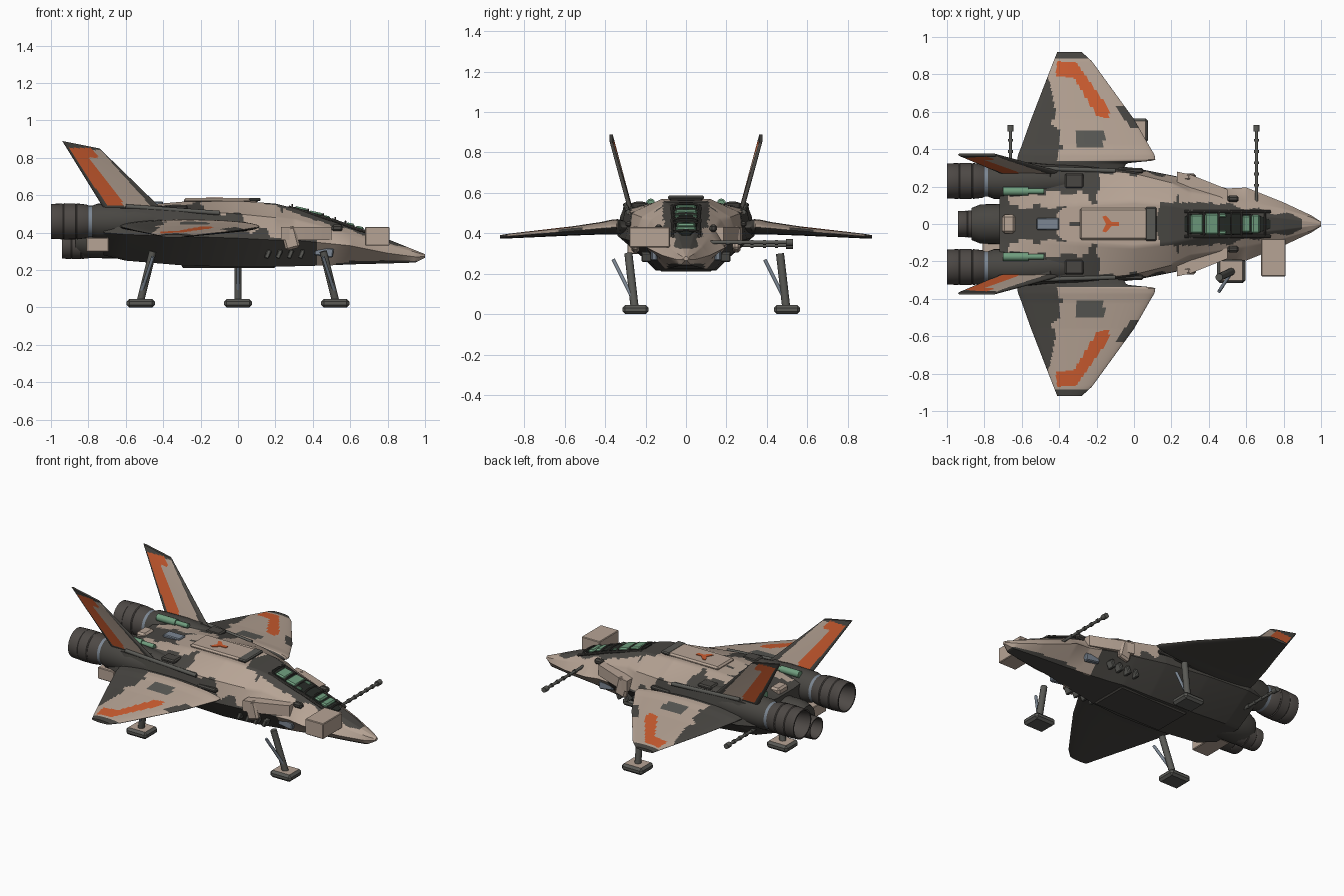
import bpy, bmesh, math
from mathutils import Vector, Matrix

if "Cube" in bpy.data.objects:
    bpy.data.objects.remove(bpy.data.objects["Cube"])

MATS = []
def material(name, *rgb):
    m = bpy.data.materials.new(name)
    m.use_nodes = True
    m.diffuse_color = (*rgb, 1)
    m.node_tree.nodes["Principled BSDF"].inputs["Base Color"].default_value = (*rgb, 1)
    MATS.append(m)
    return len(MATS) - 1

TAN = material("tan_paint", .47, .37, .30)
DARK = material("charcoal_paint", .066, .062, .055)
ORANGE = material("orange_paint", .62, .11, .03)
GREEN = material("green_metal", .16, .34, .21)
BLACK = material("black_cockpit", .02, .024, .02)
STEEL = material("blue_steel", .20, .24, .29)
ENGINE = material("engine_metal", .075, .066, .06)
GREY = material("gear_grey", .10, .10, .09)

def finish(name, bm, rule, angle=35):
    """Turn a bmesh into an object; rule is a colour or a function of centre and normal."""
    bmesh.ops.recalc_face_normals(bm, faces=bm.faces)
    for f in bm.faces:
        f.material_index = rule(f.calc_center_median(), f.normal) if callable(rule) else rule
    me = bpy.data.meshes.new(name)
    bm.to_mesh(me)
    bm.free()
    for m in MATS:
        me.materials.append(m)
    ob = bpy.data.objects.new(name, me)
    bpy.context.collection.objects.link(ob)
    bpy.ops.object.select_all(action='DESELECT')
    ob.select_set(True)
    bpy.context.view_layer.objects.active = ob
    bpy.ops.object.shade_smooth_by_angle(angle=math.radians(angle))

def loft(name, rings, rule):
    bm = bmesh.new()
    rows = [[bm.verts.new(p) for p in ring] for ring in rings]
    for a, b in zip(rows, rows[1:]):
        for k in range(len(a)):
            bm.faces.new((a[k - 1], a[k], b[k], b[k - 1]))
    bm.faces.new(rows[0])
    bm.faces.new(rows[-1])
    finish(name, bm, rule)

def box(name, center, size, rule, bevel=.008, tilt=0):
    bm = bmesh.new()
    mat = Matrix.Translation(center) @ Matrix.Rotation(tilt, 4, 'Y') @ Matrix.Diagonal((*size, 1))
    bmesh.ops.create_cube(bm, size=1, matrix=mat)
    bmesh.ops.bevel(bm, geom=bm.edges[:], offset=bevel, segments=1, affect='EDGES')
    finish(name, bm, rule)

def lathe(name, start, end, profile, rule, n=28):
    """Rings of (distance, radius) along the line from start to end."""
    start, d = Vector(start), (Vector(end) - Vector(start)).normalized()
    q = d.to_track_quat('Z', 'Y')
    rings = [[start + q @ Vector((r * math.cos(k * math.tau / n), r * math.sin(k * math.tau / n), t))
              for k in range(n)] for t, r in profile]
    loft(name, rings, rule)

def rod(name, a, b, r, rule, n=12):
    lathe(name, a, b, [(0, r), ((Vector(b) - Vector(a)).length, r)], rule, n)

def prism(name, outline, z0, z1, rule):
    loft(name, [[(x, y, z) for x, y in outline] for z in (z0, z1)], rule)

def sample(table, x):
    """Linear lookup in rows sorted by their first value."""
    if x <= table[0][0]:
        return table[0][1:]
    for a, b in zip(table, table[1:]):
        if x <= b[0]:
            t = (x - a[0]) / (b[0] - a[0])
            return [p + (q - p) * t for p, q in zip(a[1:], b[1:])]
    return table[-1][1:]

def inside(poly, x, y):
    hit = False
    for (ax, ay), (bx, by) in zip(poly, poly[1:] + poly[:1]):
        if (ay > y) != (by > y) and x < ax + (bx - ax) * (y - ay) / (by - ay):
            hit = not hit
    return hit

# Hull: x, then half width and height of belly, chine, shoulder and spine
HULL = [(-.72, .10, .28, .31, .40, .28, .52, .08, .50),
        (-.6, .14, .25, .34, .39, .31, .53, .08, .54),
        (-.3, .15, .225, .33, .38, .30, .52, .10, .565),
        (0, .15, .215, .30, .37, .27, .50, .12, .57),
        (.2, .14, .22, .26, .36, .22, .48, .10, .555),
        (.3, .12, .22, .24, .36, .17, .47, .08, .53),
        (.5, .09, .225, .19, .34, .14, .42, .05, .47),
        (.6, .07, .23, .195, .33, .12, .39, .05, .435),
        (.8, .05, .235, .115, .29, .08, .335, .03, .365),
        (.95, .03, .24, .045, .27, .035, .295, .01, .305),
        (1, .004, .265, .012, .272, .01, .28, .004, .285)]

def hull_ring(x, n=10):
    s = sample(HULL, x)
    key = [(0, s[1]), *zip(s[::2], s[1::2]), (0, s[7])]
    half = [(a[0] + (b[0] - a[0]) * k / n, a[1] + (b[1] - a[1]) * k / n)
            for a, b in zip(key, key[1:]) for k in range(n)] + [key[-1]]
    return [(x, y, z) for y, z in half] + [(x, -y, z) for y, z in half[-2:0:-1]]

def hull_top(x, y):
    s = sample(HULL, x)
    return sample([(0, s[7]), (s[6], s[7]), (s[4], s[5]), (s[2], s[3])], abs(y))[0]

TAN_PATCHES = [[(-.40, 0), (-.40, .07), (-.3, .11), (-.19, .11), (-.19, .27), (.0, .27), (.24, .26),
                (.24, .10), (.15, .10), (.1, 0)],
               [(-.68, .09), (-.68, .15), (-.5, .17), (-.25, .16), (-.25, .09)]]

def hull_paint(c, n):
    x, y, z = c.x, abs(c.y), c.z
    if x > .96:
        return TAN
    if x > .42:
        if z < .25 and y < .09:
            return DARK
        width = .115 - .075 * (x - .42) / .46 + .01 * math.sin(40 * x)
        return DARK if n.z > .3 and y < width and x < .9 else TAN
    if z < .37 or (x > .14 and y < .115):
        return DARK
    wobble = .012 * math.sin(45 * x + 30 * y)
    return TAN if x > .24 or any(inside(p, x + wobble, y + wobble) for p in TAN_PATCHES) else DARK

loft("hull", [hull_ring(-.72 + 1.72 * k / 220) for k in range(221)], hull_paint)

# Spine panels and the mark behind the cockpit
box("spine_panel", (-.09, 0, .572), (.40, .17, .025), lambda c, n: DARK if c.x > .1 else TAN, .01)
box("spine_end_panel", (.09, 0, .577), (.06, .18, .018), GREY, .006)
for s in (1, -1):
    prism("spine_mark", [(-.17, s * .04), (-.15, s * .045), (-.12, s * .012), (-.08, s * .012),
                         (-.08, 0), (-.15, 0)], .584, .588, ORANGE)
box("rear_spine_plate", (-.46, 0, .555), (.12, .065, .02), STEEL, .005)
box("rear_spine_block", (-.67, 0, .50), (.07, .10, .08), TAN, .012)

# Cockpit: dark well, seats and frame
top = lambda x: hull_top(x, 0)
wells = [.27, .3, .5, .66, .73]
loft("cockpit_well", [[(x, w * y, top(x) + h) for y, h in ((-1, -.04), (-.8, .006), (.8, .006), (1, -.04))]
     for x, w in zip(wells, (.045, .065, .07, .06, .025))], BLACK)
for x, length, width in ((.335, .07, .10), (.415, .075, .11), (.60, .045, .09), (.65, .045, .10)):
    box("seat", (x, 0, top(x) + .004), (length, width, .024), GREEN, .008, .22)
for s in (1, -1):
    box("seat_side", (.47, s * .045, top(.47)), (.04, .02, .024), GREEN, .004, .22)
    for a, b in zip(wells, wells[1:]):
        rod("canopy_rail", (a, s * .068, top(a)), (b, s * .066, top(b) - .003), .008, DARK, 8)
for x in (.29, .375, .455, .52, .575, .7):
    arch = [(x, .068 * math.cos(k * math.pi / 6), top(x) + .016 * math.sin(k * math.pi / 6)) for k in range(7)]
    for a, b in zip(arch, arch[1:]):
        rod("canopy_hoop", a, b, .005, DARK, 8)

# Wings: y, then leading edge, trailing edge, height and half thickness
WING = [(.29, -.06, -.64, .43, .03), (.325, -.04, -.63, .432, .036), (.34, .115, -.625, .432, .038),
        (.37, .11, -.62, .43, .037), (.42, .08, -.60, .425, .031),
        (.56, 0, -.55, .412, .023), (.87, -.225, -.43, .387, .012), (.92, -.28, -.41, .382, .009)]
STRIPE = [(-.42, .79), (-.41, .87), (-.31, .865), (-.13, .61), (-.14, .56), (-.2, .58), (-.32, .78)]

def foil(n=44):
    return [((1 - math.cos(a)) / 2, math.sin(a)) for a in (math.tau * k / (2 * n) for k in range(2 * n))]

def wing_paint(c, n):
    x, y = c.x, abs(c.y)
    if n.z < -.2 or y > .885 or y < .335:
        return DARK
    if inside(STRIPE, x, y):
        return ORANGE
    if -.31 < x < -.16 and .41 < y < .5:
        return GREY
    rear = sample([(.34, -.42), (.4, -.39), (.5, -.39), (.53, -.44), (.6, -.42), (.76, -.45), (.8, -.47)], y)[0]
    lead = sample(WING, y)[0]
    return DARK if x < rear or (x > lead - .05 and .51 < y < .63) else TAN

for s in (1, -1):
    rings = []
    for k in range(106):
        y = .29 + .63 * k / 105
        le, te, z, h = sample(WING, y)
        rings.append([(le + (te - le) * t, s * y, z + h * v) for t, v in foil()])
    loft("wing", rings, wing_paint)

# Tail fins, leaning outwards
def fin_paint(c, n):
    v = (c.z - .5) / .38
    te = -.70 - .24 * v
    u = (c.x - te) / (.32 - .12 * v)
    if .12 < v < .93 and (.09 < u < .40 or (v > .79 and .09 < u < .65)):
        return ORANGE
    return TAN if .08 < v < .9 and .40 <= u < .85 else DARK

for s in (1, -1):
    rings = []
    for k in range(61):
        v = k / 60
        rings.append([(-.70 - .24 * v + (.32 - .12 * v) * t,
                       s * (.27 + .1 * v + (.017 - .006 * v) * max(-.7, min(.7, h * 1.6))),
                       .5 + .35 * v + .04 * v * (1 - t)) for t, h in foil(40)])
    loft("tail_fin", rings, fin_paint)

# Engines: nacelle, steel collar, banded open nozzle
NOZZLE = [(0, .08), (.02, .09), (.07, .096), (.075, .092), (.08, .096), (.14, .097), (.145, .093),
          (.15, .096), (.21, .093), (.21, .085), (.08, .06)]
for s in (1, -1):
    y = s * .23
    lathe("nacelle", (-.25, y, .46), (-1, y, .46), [(0, .03), (.12, .08), (.3, .098), (.5, .095), (.54, .08)], DARK)
    rod("engine_collar", (-.77, y, .46), (-.805, y, .46), .084, STEEL, 28)
    lathe("engine_nozzle", (-.79, y, .46), (-1, y, .46), NOZZLE, ENGINE)
    rod("green_tank", (-.70, s * .175, .55), (-.565, s * .175, .55), .022, GREEN)
    rod("tank_pipe", (-.57, s * .175, .55), (-.48, s * .175, .55), .015, GREEN)
lathe("lower_engine_housing", (-.5, 0, .37), (-1, 0, .37), [(0, .06), (.1, .11), (.32, .105), (.37, .085)], DARK)
lathe("lower_engine_nozzle", (-.78, 0, .33), (-1, 0, .33), [(d * .77, r * .74) for d, r in NOZZLE], ENGINE)

# Cheek shields, vents and surface panels on both sides
for s in (1, -1):
    prism("cheek_shield", [(.23, s * .28), (.30, s * .265), (.50, s * .185), (.50, s * .13), (.23, s * .15)],
          .36, .43, TAN)
    box("cheek_drop", (.28, s * .25, .37), (.08, .04, .12), TAN, .012, -.25)
    box("side_window", (.46, s * .157, .297), (.10, .03, .05), STEEL, .006, .15)
    for k in range(4):
        box("belly_vent", (.34 - .06 * k, s * .195, .285), (.025, .05, .05), GREY, .005, .4)
    for x, y, w, d in ((-.5, .25, .12, .06), (-.32, .23, .1, .08), (-.02, .285, .14, .03)):
        box("shoulder_panel", (x, s * y, hull_top(x, y)), (w, d, .025), DARK, .008)
    rod("shoulder_pipe", (-.6, s * .3, .54), (-.1, s * .285, .505), .012, GREY)
    box("cockpit_pod", (.53, s * .135, .425), (.06, .035, .035), DARK, .01)
box("belly_plate", (-.05, 0, .22), (.5, .26, .02), DARK, .008)

# Equipment boxes
box("nose_box", (.745, -.18, .38), (.13, .20, .10), TAN, .004)
box("rear_box", (-.75, -.185, .335), (.12, .21, .075), TAN, .004)

# Side guns with rings and muzzles
for x, y, z in ((.655, .1, .355), (-.66, .1, .34)):
    rod("gun_barrel", (x, y, z), (x, .53, z), .009, GREY)
    rod("gun_muzzle", (x, .495, z), (x, .53, z), .017, GREY)
    for k in range(5):
        rod("gun_ring", (x, .2 + .06 * k, z), (x, .215 + .06 * k, z), .013, GREY)

# Landing gear: three legs on chamfered pads
for x, y, dx in ((.52, -.25, -.065), (-.52, -.25, .065), (0, .5, 0)):
    box("landing_pad", (x, y, .0225), (.15, .13, .045), lambda c, n: TAN if n.z > .9 else GREY, .014)
    rod("landing_strut", (x, y - .005, .04), (x + dx, y - .035, .30), .02, GREY)
    rod("landing_link", (x, y - .01, .07), (x + dx, y - .11, .27), .009, STEEL)
